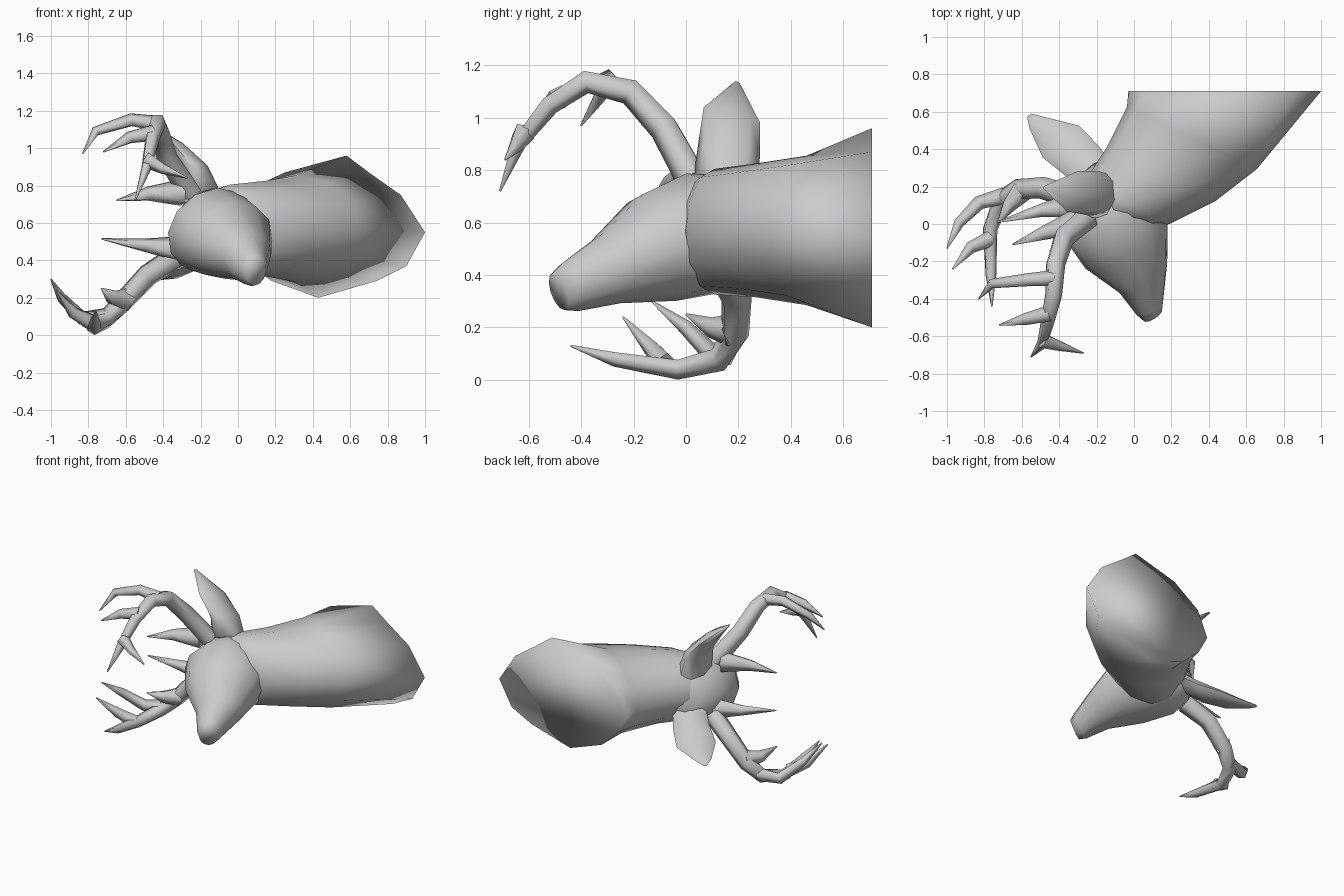
import bpy, math
from mathutils import Vector as V


def skin(name, rings, angle=80):
    """Closed smooth skin over a list of equal-length rings."""
    n = len(rings[0])
    verts = [p for r in rings for p in r]
    faces = [(k * n + i, k * n + (i + 1) % n, (k + 1) * n + (i + 1) % n, (k + 1) * n + i)
             for k in range(len(rings) - 1) for i in range(n)]
    faces += [tuple(reversed(range(n))), tuple(range(len(verts) - n, len(verts)))]
    me = bpy.data.meshes.new(name)
    me.from_pydata([tuple(v) for v in verts], [], faces)
    ob = bpy.data.objects.new(name, me)
    bpy.context.collection.objects.link(ob)
    bpy.ops.object.select_all(action='DESELECT')
    ob.select_set(True)
    bpy.context.view_layer.objects.active = ob
    bpy.ops.object.mode_set(mode='EDIT')
    bpy.ops.mesh.select_all(action='SELECT')
    bpy.ops.mesh.normals_make_consistent(inside=False)
    bpy.ops.object.mode_set(mode='OBJECT')
    bpy.ops.object.shade_smooth_by_angle(angle=math.radians(angle))
    return ob


def ellipse(c, a, b, n=12):
    c = V(c)
    return [c + a * math.cos(2 * math.pi * i / n) + b * math.sin(2 * math.pi * i / n)
            for i in range(n)]


def horn(name, path, r0, r1=0.004, bulge=0.5, n=5):
    """Tapered tube that stays thick and then narrows to a point."""
    pts = [V(p) for p in path]
    rings, last = [], len(pts) - 1
    a = None
    for i, p in enumerate(pts):
        t = (pts[min(i + 1, last)] - pts[max(i - 1, 0)]).normalized()
        if a is None:
            a = t.orthogonal()
        a = (a - t * a.dot(t)).normalized()
        r = r1 + (r0 - r1) * (1 - i / last) ** bulge
        rings.append(ellipse(p, a * r, t.cross(a) * r, n))
    skin(name, rings)


# neck, from the flat wall end to the back of the skull
wall = [(1.0, 0.55), (0.87, 0.75), (0.70, 0.87), (0.58, 0.96), (0.25, 0.87), (0.05, 0.73),
        (-0.03, 0.55), (0.04, 0.42), (0.18, 0.29), (0.43, 0.20), (0.74, 0.29), (0.90, 0.37)]
A = V((0.90, -0.43, 0)).normalized()
Z = V((0, 0, 1))
neck = [[V((x, 0.71, z)) for x, z in wall]]
for c, hw, hl in [((0.31, 0.46, 0.57), 0.385, 0.285), ((0.145, 0.265, 0.57), 0.325, 0.255),
                  ((-0.04, 0.11, 0.565), 0.255, 0.24), ((-0.16, 0.05, 0.57), 0.18, 0.19)]:
    neck.append(ellipse(c, A * hw, Z * hl))
skin("neck", neck, 180)

# head, from crown to nose
F = V((0.51, -0.80, -0.32)).normalized()
L = V((0.2, -0.39, 0.9))
L = (L - F * L.dot(F)).normalized()
U = F.cross(L)
head = []
for c, hu, hl in [((-0.20, 0.29, 0.59), 0.09, 0.11), ((-0.19, 0.20, 0.58), 0.19, 0.21),
                  ((-0.14, 0.07, 0.56), 0.275, 0.24), ((-0.04, -0.10, 0.505), 0.26, 0.215),
                  ((0.05, -0.29, 0.42), 0.15, 0.135), ((0.085, -0.44, 0.355), 0.085, 0.098),
                  ((0.10, -0.485, 0.337), 0.06, 0.075)]:
    head.append(ellipse(c, U * hu, L * hl))
skin("head", head)


# ears: flattened leaves
def ear(name, wide, thick, stations):
    w, t = V(wide).normalized(), V(thick).normalized()
    skin(name, [ellipse(c, w * a, t * b, 8) for c, a, b in stations])


ear("ear_upper", (0.25, 0.93, -0.25), (0.9, -0.2, 0.4),
    [((-0.18, 0.15, 0.74), 0.13, 0.09), ((-0.22, 0.165, 0.88), 0.125, 0.065),
     ((-0.33, 0.175, 1.01), 0.115, 0.04), ((-0.48, 0.195, 1.135), 0.01, 0.006)])
ear("ear_lower", (0.75, 0.66, -0.1), (0.2, -0.1, 0.95),
    [((-0.20, 0.25, 0.48), 0.11, 0.08), ((-0.28, 0.34, 0.40), 0.12, 0.065),
     ((-0.39, 0.44, 0.34), 0.13, 0.04), ((-0.52, 0.54, 0.30), 0.05, 0.015),
     ((-0.56, 0.58, 0.29), 0.015, 0.006)])

# upper antler: main beam and tines
horn("antler_upper_beam", [(-0.25, 0.03, 0.76), (-0.38, -0.08, 0.96), (-0.42, -0.21, 1.10),
                           (-0.43, -0.38, 1.14), (-0.46, -0.52, 1.05), (-0.49, -0.64, 0.90),
                           (-0.55, -0.71, 0.72)], 0.065)
horn("antler_upper_long_tine", [(-0.43, -0.29, 1.13), (-0.57, -0.30, 1.15),
                                (-0.76, -0.32, 1.09), (-0.83, -0.40, 0.97)], 0.044)
horn("antler_upper_mid_tine", [(-0.45, -0.48, 1.08), (-0.58, -0.51, 1.055),
                               (-0.72, -0.54, 0.98)], 0.046)
horn("antler_upper_end_tine", [(-0.49, -0.62, 0.94), (-0.40, -0.65, 0.89),
                               (-0.27, -0.69, 0.84)], 0.045, bulge=0.7)
horn("antler_upper_brow_tine", [(-0.30, 0.01, 0.76), (-0.48, -0.05, 0.755),
                                (-0.65, -0.11, 0.72)], 0.075, bulge=1)

# lower antler: main beam and tines
horn("antler_lower_beam", [(-0.32, 0.14, 0.42), (-0.48, 0.19, 0.32), (-0.62, 0.185, 0.17),
                           (-0.71, 0.13, 0.08), (-0.77, -0.03, 0.042), (-0.765, -0.27, 0.08),
                           (-0.76, -0.44, 0.13)], 0.068)
horn("antler_lower_long_tine", [(-0.69, 0.15, 0.10), (-0.83, 0.11, 0.09),
                                (-0.94, 0.0, 0.20), (-1.0, -0.13, 0.30)], 0.048)
horn("antler_lower_mid_tine", [(-0.77, -0.08, 0.06), (-0.88, -0.13, 0.12),
                               (-0.97, -0.24, 0.24)], 0.046)
horn("antler_lower_end_tine", [(-0.60, 0.18, 0.19), (-0.67, 0.10, 0.20),
                               (-0.73, 0.0, 0.25)], 0.065, bulge=0.7)
horn("antler_lower_brow_tine", [(-0.32, 0.10, 0.46), (-0.50, 0.07, 0.48),
                                (-0.73, 0.01, 0.515)], 0.07, bulge=1)
